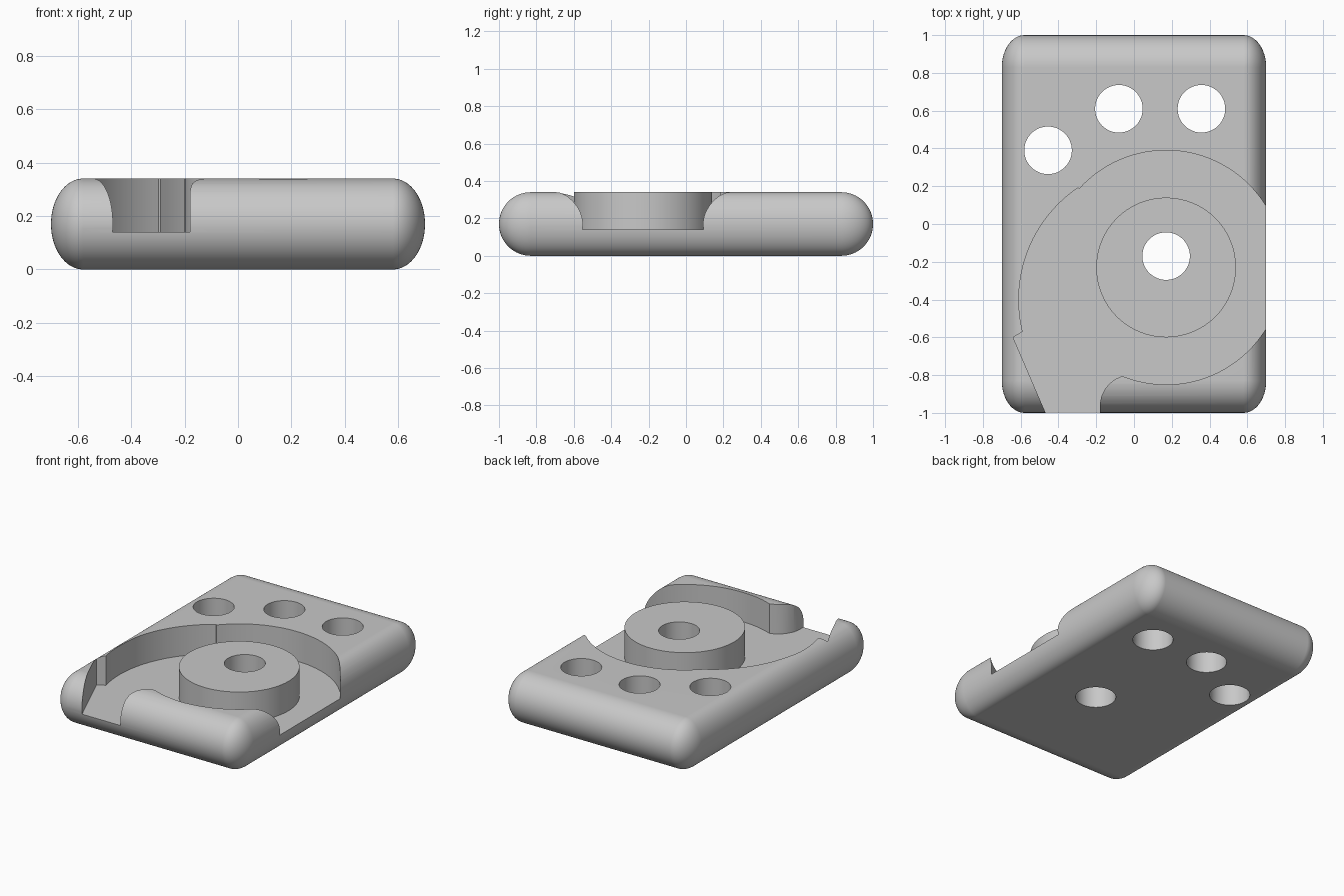
import bpy, bmesh
from math import sin, cos, atan2, pi, radians
from mathutils import Matrix, Vector

if "Cube" in bpy.data.objects:
    bpy.data.objects.remove(bpy.data.objects["Cube"], do_unlink=True)

HEIGHT, FLOOR = 0.34, 0.14
CENTRE, RADIUS = (0.17, -0.23), 0.62      # round pocket
BOSS_RADIUS, HOLE_RADIUS = 0.37, 0.126
HOLES = [(-0.455, 0.39), (-0.08, 0.61), (0.357, 0.61), (0.17, -0.17)]

grey = bpy.data.materials.new("light grey")
grey.use_nodes = True
grey.diffuse_color = (0.58, 0.58, 0.58, 1)
grey.node_tree.nodes["Principled BSDF"].inputs["Base Color"].default_value = grey.diffuse_color


def to_object(name, bm):
    bmesh.ops.recalc_face_normals(bm, faces=bm.faces[:])
    mesh = bpy.data.meshes.new(name)
    bm.to_mesh(mesh)
    bm.free()
    mesh.materials.append(grey)
    obj = bpy.data.objects.new(name, mesh)
    bpy.context.collection.objects.link(obj)
    return obj


def prism(name, outline, low, high):
    bm = bmesh.new()
    face = bm.faces.new([bm.verts.new((x, y, low)) for x, y in outline])
    up = bmesh.ops.extrude_face_region(bm, geom=[face])["geom"]
    verts = [v for v in up if isinstance(v, bmesh.types.BMVert)]
    bmesh.ops.translate(bm, verts=verts, vec=(0, 0, high - low))
    return to_object(name, bm)


def arc(centre, radius, start, end, steps):
    angles = [start + (end - start) * i / steps for i in range(steps + 1)]
    return [(centre[0] + radius * cos(a), centre[1] + radius * sin(a)) for a in angles]


def circle(centre, radius, steps=64):
    return arc(centre, radius, 0, 2 * pi, steps)[:-1]


def angle_to(centre, point):
    return atan2(point[1] - centre[1], point[0] - centre[0])


def combine(target, tool, operation):
    mod = target.modifiers.new("combine", "BOOLEAN")
    mod.operation, mod.object, mod.solver = operation, tool, "EXACT"
    bpy.context.view_layer.objects.active = target
    bpy.ops.object.modifier_apply(modifier=mod.name)
    bpy.data.objects.remove(tool, do_unlink=True)


# Pillow-edged plate: hull around four corner ellipsoids
bm = bmesh.new()
for sx in (-1, 1):
    for sy in (-1, 1):
        shape = Matrix.Translation((sx * 0.58, sy * 0.83, HEIGHT / 2))
        shape = shape @ Matrix.Diagonal((0.12, 0.17, HEIGHT / 2, 1))
        bmesh.ops.create_uvsphere(bm, u_segments=48, v_segments=32, radius=1, matrix=shape)
hull = bmesh.ops.convex_hull(bm, input=bm.verts[:])
spare = {g for g in hull["geom_interior"] + hull["geom_unused"] if isinstance(g, bmesh.types.BMVert)}
bmesh.ops.delete(bm, geom=list(spare), context="VERTS")
outer = {g for g in hull["geom"] if isinstance(g, bmesh.types.BMFace) and g.is_valid}
inner = [f for f in bm.faces if f not in outer]
bmesh.ops.delete(bm, geom=inner, context="FACES")
bmesh.ops.dissolve_limit(bm, angle_limit=radians(0.1), verts=bm.verts[:], edges=bm.edges[:])
plate = to_object("plate", bm)

# Pocket: round chamber, wider left arc, stepped front outlet
lip = (-0.063, -0.805)
kink = (-0.296, 0.19)
left_centre, left_radius = (0.105, -0.40), 0.715
pocket = arc(CENTRE, RADIUS, angle_to(CENTRE, lip), angle_to(CENTRE, kink), 72)
step = angle_to(left_centre, (-0.59, -0.57)) + 2 * pi
pocket += arc(left_centre, left_radius, angle_to(left_centre, kink), step, 24)
pocket += [(-0.64, -0.60), (-0.425, -1.1), (-0.18, -1.1), (-0.18, -0.95)]
pocket += [(-0.172, -0.91), (-0.153, -0.873), (-0.13, -0.845), (-0.10, -0.822)]
combine(plate, prism("pocket_cutter", pocket, FLOOR, 0.6), "DIFFERENCE")

# Central boss, then the through holes
combine(plate, prism("boss", circle(CENTRE, BOSS_RADIUS), 0.07, HEIGHT), "UNION")
for spot in HOLES:
    combine(plate, prism("hole_cutter", circle(spot, HOLE_RADIUS, 48), -0.2, 0.6), "DIFFERENCE")

# Finish
plate.data.materials.clear()
plate.data.materials.append(grey)
bpy.ops.object.select_all(action="DESELECT")
plate.select_set(True)
bpy.context.view_layer.objects.active = plate
bpy.ops.object.shade_smooth_by_angle(angle=radians(25))
plate.modifiers.new("even shading", "WEIGHTED_NORMAL").keep_sharp = True
